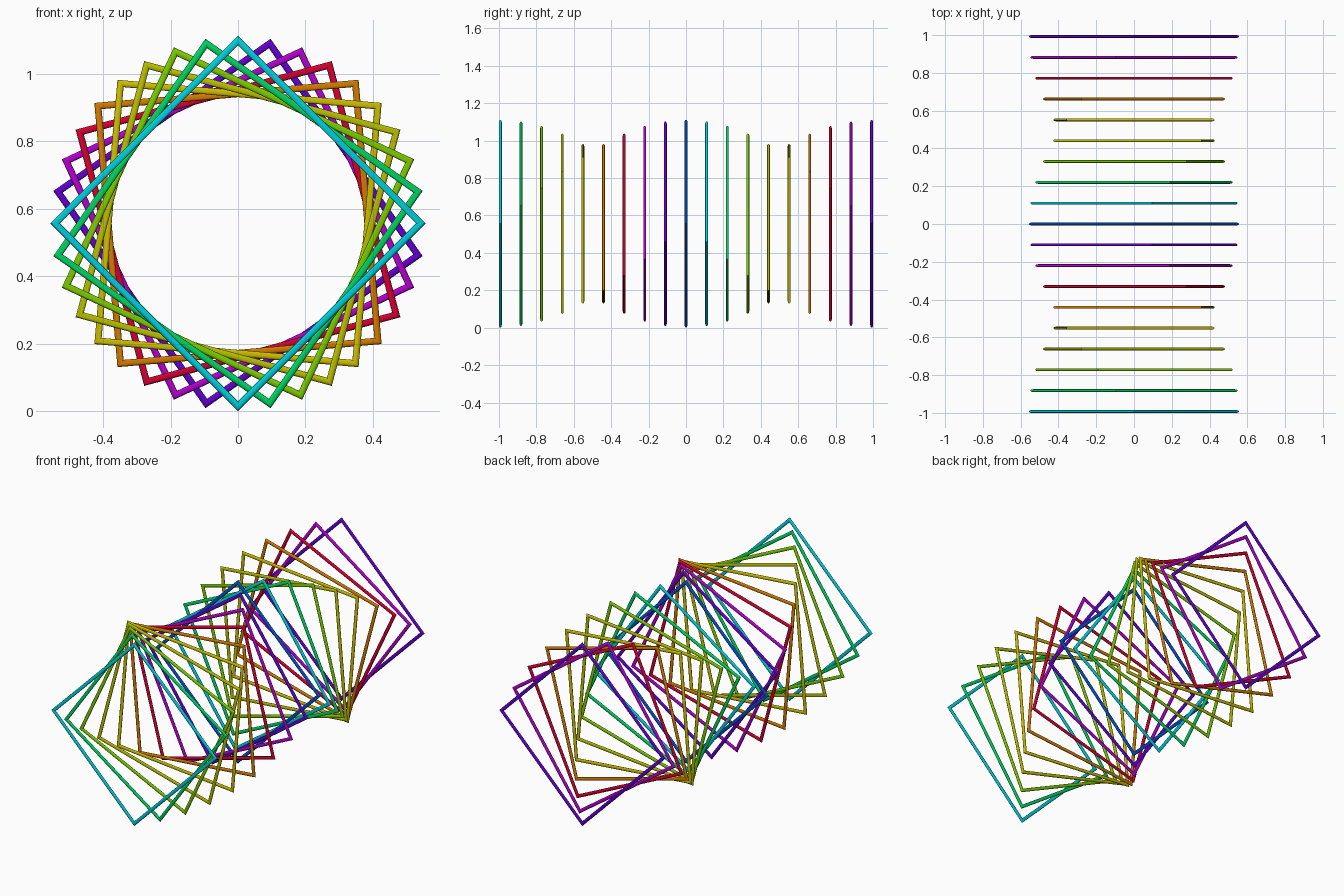
import bpy, math

if "Cube" in bpy.data.objects:
    bpy.data.objects.remove(bpy.data.objects["Cube"])

COUNT = 19                      # frames along y
OUTER = 0.556                   # centre to outer corner tip
WIDTH, DEPTH = 0.01, 0.0075     # half thickness of a bar: in the frame plane, along y
STEP = (1 - DEPTH) / 9
COLOURS = [("cyan", (0.0, 0.62, 0.70)), ("green", (0.0, 0.65, 0.12)),
           ("lime", (0.20, 0.60, 0.0)), ("olive", (0.48, 0.52, 0.0)),
           ("yellow", (0.62, 0.52, 0.0)), ("orange", (0.65, 0.20, 0.0)),
           ("red", (0.65, 0.0, 0.03)), ("magenta", (0.45, 0.0, 0.62)),
           ("indigo", (0.12, 0.0, 0.62)), ("blue", (0.0, 0.08, 0.62))]

# One shared colour per step of the rainbow
materials = []
for name, rgb in COLOURS:
    m = bpy.data.materials.new(name)
    m.diffuse_color = (*rgb, 1)
    m.use_nodes = True
    m.node_tree.nodes["Principled BSDF"].inputs["Base Color"].default_value = m.diffuse_color
    materials.append(m)

# Square frames: four-sided tori, twisting 10 degrees per step to the middle and back
tube = WIDTH * math.sqrt(2)     # mitred corners are wider than the bars
for i in range(COUNT):
    turn = -10 * min(i, COUNT - 1 - i)
    bpy.ops.mesh.primitive_torus_add(
        major_segments=4, minor_segments=16,
        major_radius=OUTER - tube, minor_radius=tube,
        location=(0, (i - 9) * STEP, OUTER),
        rotation=(math.radians(90), math.radians(turn), 0))
    frame = bpy.context.object
    frame.name = f"square_frame_{i + 1:02d}"
    frame.scale.z = DEPTH / tube
    frame.data.materials.append(materials[i % len(materials)])
    bpy.ops.object.shade_smooth_by_angle(angle=math.radians(40))
